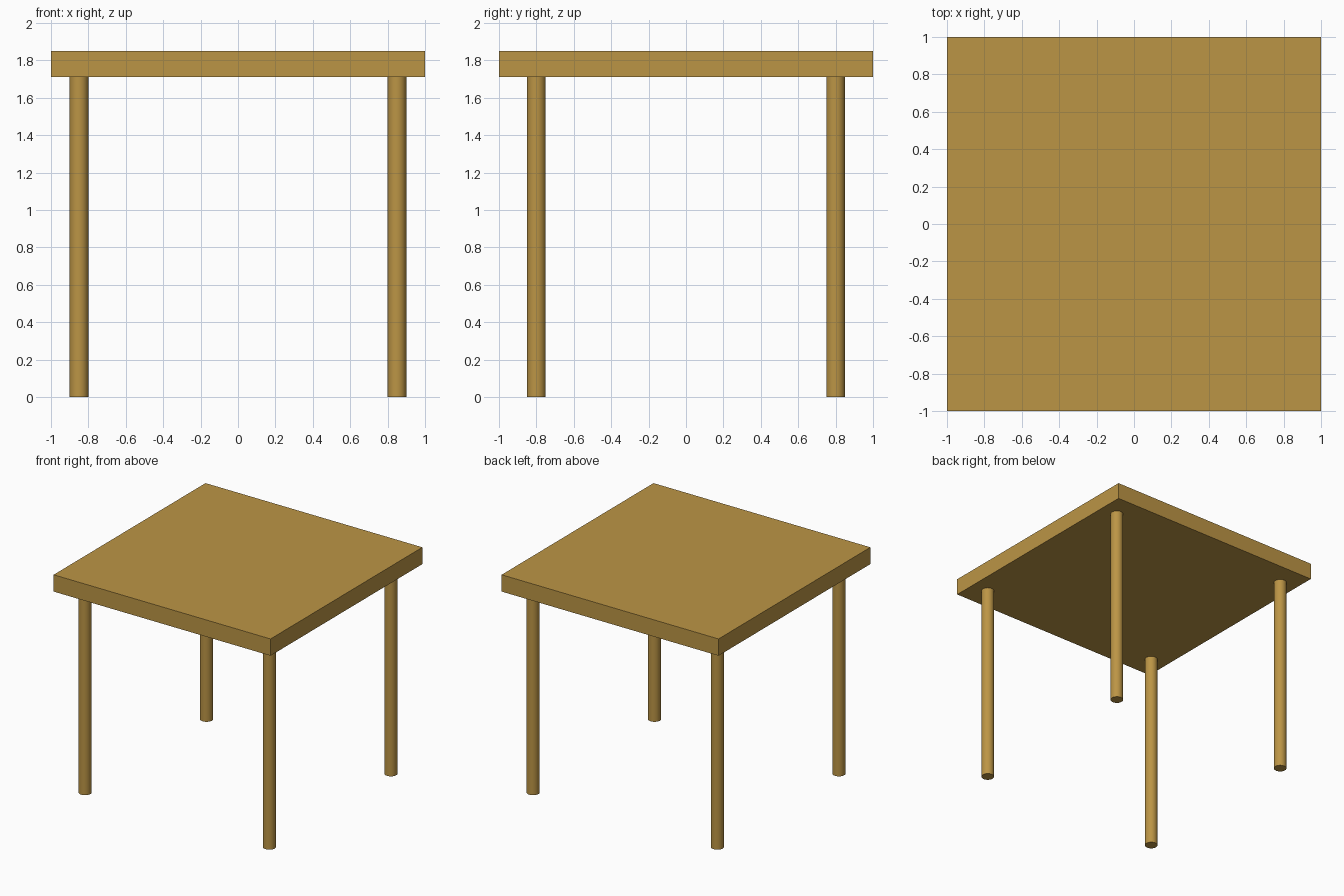
import bpy

if "Cube" in bpy.data.objects:
    bpy.data.objects.remove(bpy.data.objects["Cube"])

TOP_Z, BOTTOM_Z = 1.85, 1.71
LEG_X, LEG_Y, LEG_R = 0.85, 0.80, 0.05

wood = bpy.data.materials.new("wood")
wood.diffuse_color = (0.50, 0.30, 0.06, 1)
wood.use_nodes = True
wood.node_tree.nodes["Principled BSDF"].inputs["Base Color"].default_value = wood.diffuse_color

# Square tabletop slab
bpy.ops.mesh.primitive_cube_add(size=1, location=(0, 0, (TOP_Z + BOTTOM_Z) / 2))
top = bpy.context.object
top.name = "tabletop"
top.scale = (2, 2, TOP_Z - BOTTOM_Z)
bpy.ops.object.transform_apply(location=False, rotation=False, scale=True)
top.data.materials.append(wood)

# Four round legs
for y_name, sy in (("front", -1), ("back", 1)):
    for x_name, sx in (("left", -1), ("right", 1)):
        bpy.ops.mesh.primitive_cylinder_add(
            vertices=32, radius=LEG_R, depth=BOTTOM_Z,
            location=(sx * LEG_X, sy * LEG_Y, BOTTOM_Z / 2))
        leg = bpy.context.object
        leg.name = f"{y_name}_{x_name}_leg"
        leg.data.materials.append(wood)
        bpy.ops.object.shade_smooth_by_angle()
